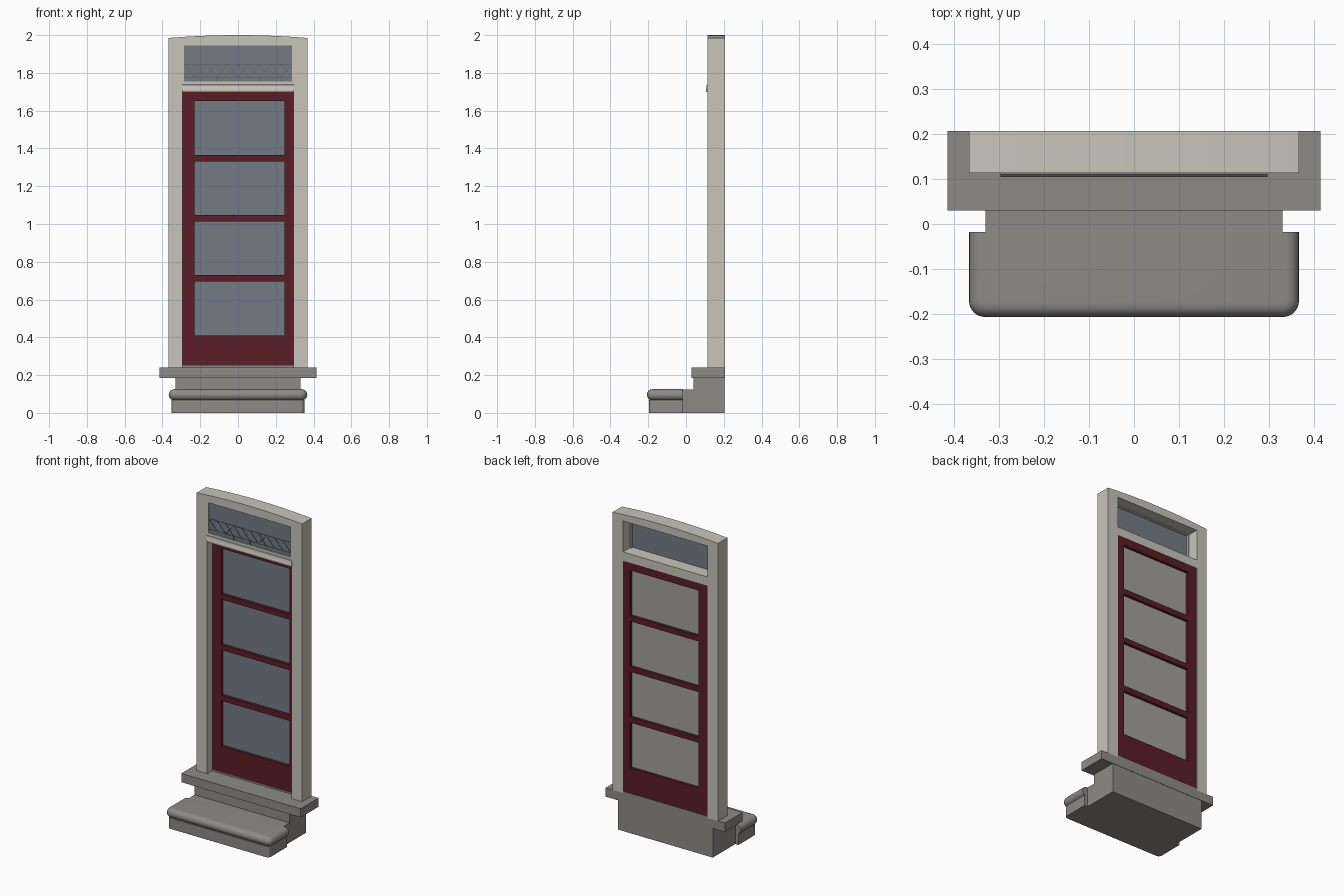
import bpy, bmesh, math
from mathutils import Vector

if "Cube" in bpy.data.objects:
    bpy.data.objects.remove(bpy.data.objects["Cube"])


def material(name, r, g, b):
    m = bpy.data.materials.new(name)
    m.diffuse_color = (r, g, b, 1)
    m.use_nodes = True
    m.node_tree.nodes["Principled BSDF"].inputs["Base Color"].default_value = m.diffuse_color
    return m


CREAM = material("cream_paint", 0.58, 0.56, 0.50)
STONE = material("stone", 0.27, 0.26, 0.245)
RED = material("red_paint", 0.10, 0.013, 0.019)
GLASS = material("glass", 0.17, 0.20, 0.23)
CURTAIN = material("curtain", 0.36, 0.355, 0.32)
LEAD = material("lead", 0.09, 0.105, 0.12)


def finish(name, bm, mat, smooth=False):
    bmesh.ops.recalc_face_normals(bm, faces=bm.faces[:])
    me = bpy.data.meshes.new(name)
    bm.to_mesh(me)
    bm.free()
    me.materials.append(mat)
    ob = bpy.data.objects.new(name, me)
    bpy.context.collection.objects.link(ob)
    if smooth:
        bpy.ops.object.select_all(action='DESELECT')
        ob.select_set(True)
        bpy.context.view_layer.objects.active = ob
        bpy.ops.object.shade_smooth_by_angle(angle=math.radians(35))
    return ob


def loft(name, rings, mat, smooth=False):
    """Skin equal-length closed rings and cap both ends."""
    bm = bmesh.new()
    rows = [[bm.verts.new(p) for p in ring] for ring in rings]
    n = len(rows[0])
    for a, b in zip(rows, rows[1:]):
        for i in range(n):
            j = (i + 1) % n
            bm.faces.new((a[i], a[j], b[j], b[i]))
    bm.faces.new(rows[0])
    bm.faces.new(rows[-1])
    return finish(name, bm, mat, smooth)


def boxes(name, spans, mat):
    """One object from boxes given as (x0, x1, y0, y1, z0, z1)."""
    bm = bmesh.new()
    for x0, x1, y0, y1, z0, z1 in spans:
        vs = bmesh.ops.create_cube(bm, size=1)["verts"]
        for v in vs:
            v.co = Vector((x0 + (v.co.x + .5) * (x1 - x0),
                           y0 + (v.co.y + .5) * (y1 - y0),
                           z0 + (v.co.z + .5) * (z1 - z0)))
    return finish(name, bm, mat)


def step_outline(half, front, radius, z, back=-0.018, n=6):
    """Plan outline with square back and rounded front corners."""
    pts = [(half, back, z)]
    for sx, start in ((1, 0), (-1, -90)):
        for i in range(n + 1):
            a = math.radians(start - 90 * i / n)
            pts.append((sx * (half - radius) + radius * math.cos(a),
                        front + radius + radius * math.sin(a), z))
    return pts + [(-half, back, z)]


F, B = 0.113, 0.207   # front and back of the frame
IN, OUT = 0.293, 0.367  # inner and outer edge of the posts

# Stone base: plinth, sill slab and threshold
boxes("plinth", [(-.33, .33, -.018, .205, 0, .125)], STONE)
boxes("plinth_riser", [(-.33, .33, .04, .205, .125, .185)], STONE)
boxes("sill_slab", [(-.415, .415, .03, B, .185, .24)], STONE)
boxes("threshold", [(-IN, IN, .16, B, .24, .25)], STONE)

# Step with bullnose tread
loft("step_riser", [step_outline(.352, -.196, .022, z) for z in (0, .068)], STONE, True)
r = 0.0295
tread = []
for i in range(11):
    a = math.radians(-90 + 18 * i)
    d = r * (1 - math.cos(a))
    tread.append(step_outline(.367 - d, -.207 + d, .036 - d, .096 + r * math.sin(a)))
loft("step_tread", tread, STONE, True)

# Door frame posts
for side, s in (("left", -1), ("right", 1)):
    x0, x1 = sorted((s * IN, s * OUT))
    boxes(side + "_post", [(x0, x1, F, B, .24, 1.95)], CREAM)

# Arched head
N = 12
xs = [-OUT + 2 * OUT * i / N for i in range(N + 1)]
arch = [(x, 1.985 + .015 * (1 - (x / OUT) ** 2)) for x in xs]
outline = [(-OUT, 1.95)] + arch + [(OUT, 1.95)]
loft("arched_head", [[(x, y, z) for x, z in outline] for y in (F, B)], CREAM, True)

# Transom rail with drip moulding
boxes("transom_rail", [(-IN, IN, F, B, 1.70, 1.755)], CREAM)
drip = [(F, 1.70), (.105, 1.70), (.105, 1.711), (.108, 1.722), (.110, 1.736), (F, 1.738)]
loft("drip_moulding", [[(x, y, z) for y, z in drip] for x in (-.297, .297)], CREAM)

# Transom sash and glass
boxes("transom_sash", [(-IN, -.285, F, .14, 1.755, 1.95),
                       (.285, IN, F, .14, 1.755, 1.95),
                       (-.285, .285, F, .14, 1.945, 1.95)], CREAM)
boxes("transom_glass", [(-.285, .285, .120, .124, 1.755, 1.945)], GLASS)

# Leaded lattice across the lower part of the transom
LO, HI, CELLS, T = 1.777, 1.843, 5, 0.0012
pitch = 0.57 / CELLS
boxes("lattice_bars",
      [(-.285, .285, .118, .120, z - T, z + T) for z in (LO, HI)]
      + [(x - T, x + T, .118, .120, 1.755, LO)
         for x in (-.285 + pitch * (i + .5) for i in range(CELLS))], LEAD)
for k, name in enumerate(("lattice_zigzag_a", "lattice_zigzag_b")):
    path = [(-.285 + pitch * i / 2, HI if (i + k) % 2 else LO) for i in range(2 * CELLS + 1)]
    loft(name, [[(x, y, z + dz) for y, dz in ((.118, -T), (.120, -T), (.120, T), (.118, T))]
                for x, z in path], LEAD)

# Door leaf: stiles and rails around four panes
D0, D1 = 0.164, 0.205
PL, PR = -.23, .245
panes = [(.41, .695), (.73, 1.014), (1.047, 1.332), (1.366, 1.652)]
edges = [.25] + [z for p in panes for z in p] + [1.70]
door = [(-IN, PL, D0, D1, .25, 1.70), (PR, IN, D0, D1, .25, 1.70)]
door += [(PL, PR, D0, D1, edges[i], edges[i + 1]) for i in range(0, len(edges), 2)]
boxes("door_leaf", door, RED)
boxes("door_panes", [(PL, PR, .181, .184, a, b) for a, b in panes], GLASS)
boxes("door_curtains", [(PL, PR, .1845, .188, a, b) for a, b in panes], CURTAIN)
